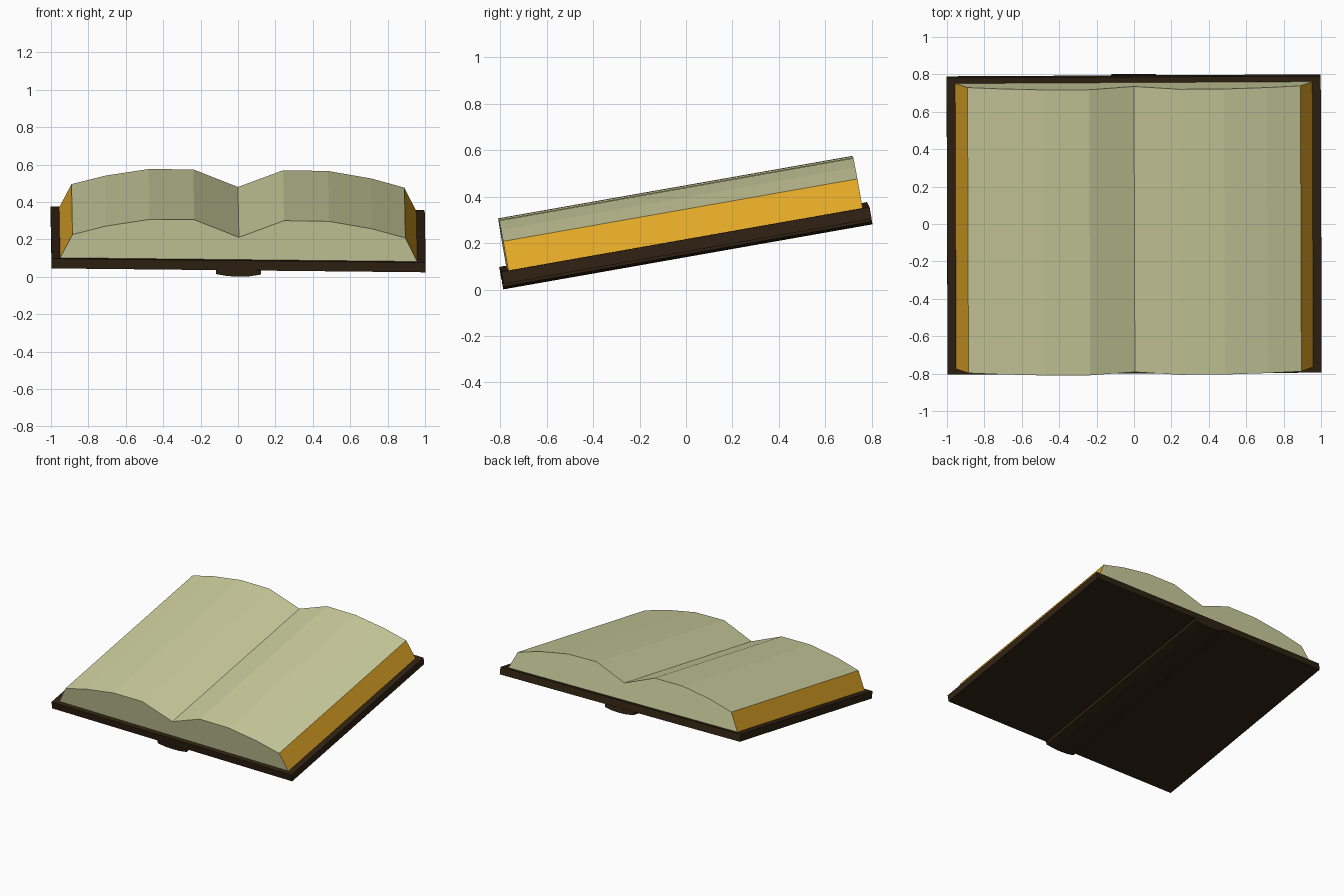
import bpy, bmesh
from math import radians
from mathutils import Matrix, Euler

if "Cube" in bpy.data.objects:
    bpy.data.objects.remove(bpy.data.objects["Cube"])

# Whole book leans back about 10 degrees, with a very slight skew
POSE = Matrix.Translation((0, 0.008, 0.141)) @ Euler(
    (radians(10), radians(0.6), radians(0.3))).to_matrix().to_4x4()


def material(name, rgb):
    m = bpy.data.materials.new(name)
    m.diffuse_color = (*rgb, 1)
    m.use_nodes = True
    m.node_tree.nodes["Principled BSDF"].inputs["Base Color"].default_value = m.diffuse_color
    return m


leather = material("dark_leather", (0.03, 0.016, 0.006))
paper = material("paper", (0.61, 0.62, 0.34))
gilt = material("gilt_edge", (0.75, 0.38, 0.02))


def extrude_half_profile(name, half, length, mats):
    """Mirror a half outline (first and last points may lie on x=0), extrude along y."""
    mirrored = [(-x, z) for x, z in reversed(half) if x > 0]
    outline = half + mirrored
    bm = bmesh.new()
    face = bm.faces.new([bm.verts.new((x, -length / 2, z)) for x, z in outline])
    ext = bmesh.ops.extrude_face_region(bm, geom=[face])
    verts = [g for g in ext["geom"] if isinstance(g, bmesh.types.BMVert)]
    bmesh.ops.translate(bm, verts=verts, vec=(0, length, 0))
    bmesh.ops.recalc_face_normals(bm, faces=bm.faces)
    # Steep outward-facing sides take the second material
    if len(mats) > 1:
        for f in bm.faces:
            if abs(f.normal.x) > 0.7:
                f.material_index = 1
    mesh = bpy.data.meshes.new(name)
    bm.to_mesh(mesh)
    bm.free()
    for m in mats:
        mesh.materials.append(m)
    obj = bpy.data.objects.new(name, mesh)
    obj.matrix_world = POSE
    bpy.context.collection.objects.link(obj)
    return obj


# Cover board
extrude_half_profile("cover", [(0, 0.034), (1.0, 0.034), (1.0, 0.087), (0, 0.087)],
                     1.61, [leather])

# Rounded spine under the cover
extrude_half_profile("spine", [(0, 0), (0.06, 0.003), (0.12, 0.013), (0.12, 0.036), (0, 0.036)],
                     1.615, [leather])

# Open page block: two arched halves meeting in the gutter, gilt outer edges
B = 0.086
extrude_half_profile("pages", [(0, B), (0.955, B), (0.89, B + 0.128), (0.71, B + 0.176),
                               (0.48, B + 0.214), (0.24, B + 0.215), (0, B + 0.122)],
                     1.55, [paper, gilt])
